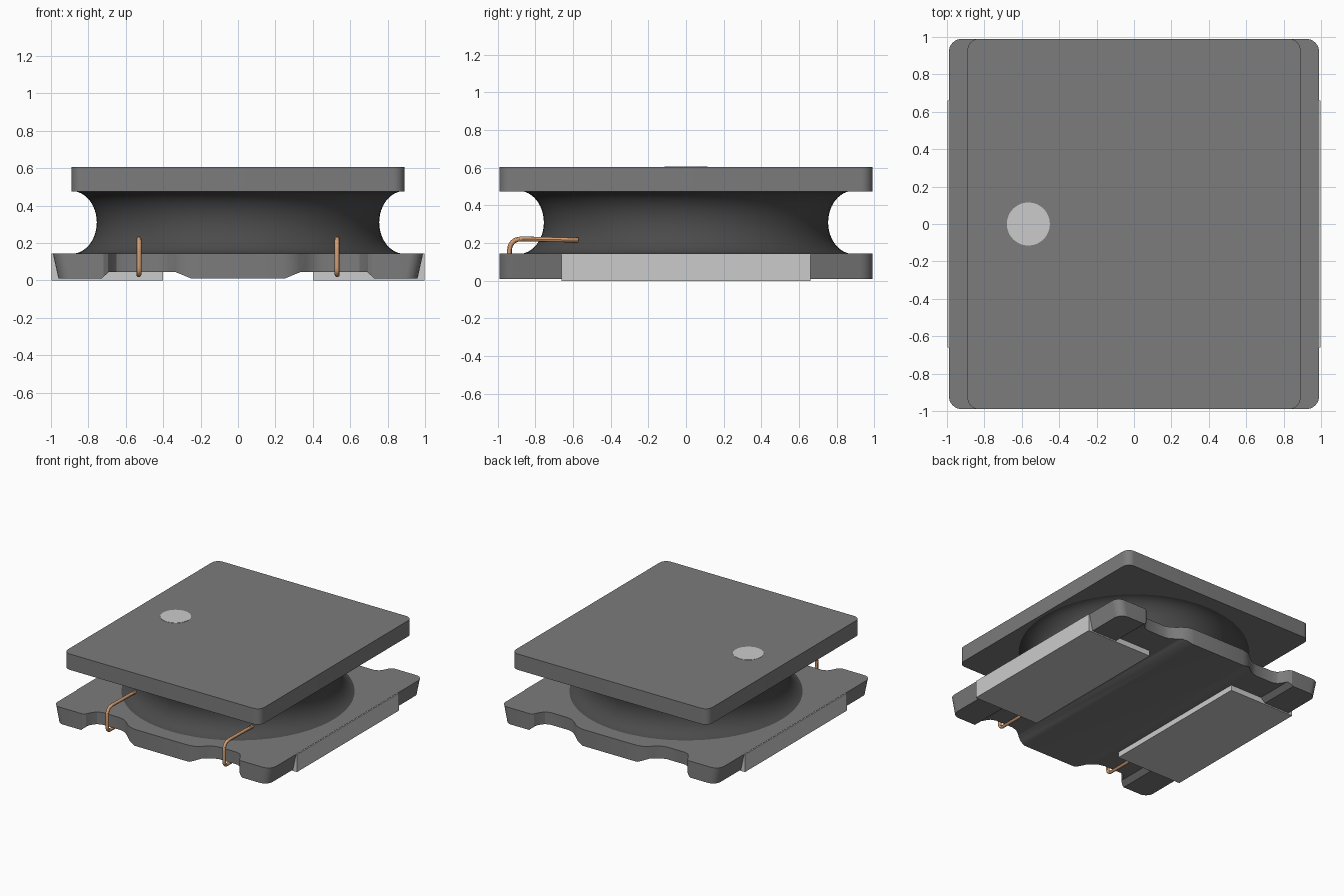
import bpy, bmesh, math
from mathutils import Vector

cube = bpy.data.objects.get("Cube")
if cube:
    bpy.data.objects.remove(cube, do_unlink=True)


def material(name, rgb, rough=0.6):
    m = bpy.data.materials.new(name)
    m.use_nodes = True
    m.diffuse_color = (*rgb, 1)
    bsdf = m.node_tree.nodes["Principled BSDF"]
    bsdf.inputs["Base Color"].default_value = (*rgb, 1)
    bsdf.inputs["Roughness"].default_value = rough
    return m


FERRITE = material("ferrite grey", (0.20, 0.20, 0.20))
WINDING = material("dark winding", (0.07, 0.07, 0.07))
METAL = material("light metal", (0.60, 0.60, 0.60))
COPPER = material("copper", (0.65, 0.34, 0.17))


def finish(name, bm, mat, smooth=True):
    bmesh.ops.recalc_face_normals(bm, faces=bm.faces)
    me = bpy.data.meshes.new(name)
    bm.to_mesh(me)
    bm.free()
    ob = bpy.data.objects.new(name, me)
    bpy.context.collection.objects.link(ob)
    if mat:
        me.materials.append(mat)
    if smooth:
        shade(ob)
    return ob


def shade(ob):
    bpy.ops.object.select_all(action='DESELECT')
    ob.select_set(True)
    bpy.context.view_layer.objects.active = ob
    bpy.ops.object.shade_smooth_by_angle(angle=math.radians(30))


def prism(points, lo, hi, axis='z'):
    """Extrude a 2D outline along z, or an (x, z) outline along y."""
    bm = bmesh.new()
    place = (lambda p, d: (p[0], p[1], d)) if axis == 'z' else (lambda p, d: (p[0], d, p[1]))
    a = [bm.verts.new(place(p, lo)) for p in points]
    b = [bm.verts.new(place(p, hi)) for p in points]
    bm.faces.new(a)
    bm.faces.new(b)
    n = len(points)
    for i in range(n):
        j = (i + 1) % n
        bm.faces.new((a[i], a[j], b[j], b[i]))
    return bm


def corner(cx, cy, r, start, steps=8):
    return [(cx + r * math.cos(math.radians(start + 90 * i / steps)),
             cy + r * math.sin(math.radians(start + 90 * i / steps))) for i in range(steps + 1)]


# Top plate with rounded corners
X, Y, R = 0.89, 0.99, 0.06
outline = (corner(X - R, Y - R, R, 0) + corner(-X + R, Y - R, R, 90)
           + corner(-X + R, -Y + R, R, 180) + corner(X - R, -Y + R, R, 270))
finish("top_plate", prism(outline, 0.475, 0.605), FERRITE)

# Polarity dot on the top plate
bm = bmesh.new()
bmesh.ops.create_cone(bm, cap_ends=True, segments=48, radius1=0.115, radius2=0.115, depth=0.006)
bmesh.ops.translate(bm, verts=bm.verts, vec=(-0.565, 0, 0.604))
finish("polarity_dot", bm, METAL)

# Waisted core between the plates
bm = bmesh.new()
rings, seg, n = [], 96, 24
for i in range(n + 1):
    a = math.pi * (i / n - 0.5)
    r, z = 0.89 - 0.135 * math.cos(a), 0.31 + 0.168 * math.sin(a)
    rings.append([bm.verts.new((r * math.cos(2 * math.pi * k / seg),
                                r * math.sin(2 * math.pi * k / seg), z)) for k in range(seg)])
for lo, hi in zip(rings, rings[1:]):
    for k in range(seg):
        j = (k + 1) % seg
        bm.faces.new((lo[k], lo[j], hi[j], hi[k]))
bm.faces.new(rings[0])
bm.faces.new(rings[-1])
finish("winding_core", bm, WINDING)

# Base: one quarter of the outline with its wire notch, mirrored round
X, R = 0.99, 0.07
notch = [(0.72, 0.99), (0.695, 0.975), (0.675, 0.935), (0.65, 0.90), (0.61, 0.885),
         (0.45, 0.885), (0.41, 0.895), (0.37, 0.92), (0.33, 0.955), (0.29, 0.98), (0.24, 0.99)]
quarter = corner(X - R, Y - R, R, 0) + notch
half = quarter + [(-x, y) for x, y in reversed(quarter)]
bm = prism(half + [(-x, -y) for x, y in half], 0.01, 0.145)
for v in bm.verts:                       # ends lean inward towards the bottom
    if v.co.z < 0.1 and abs(v.co.x) > 0.9:
        v.co.x -= math.copysign(0.03, v.co.x)
base = finish("base_plate", bm, FERRITE, smooth=False)

# Two channels cut along the underside
for side, s in (("left", 1), ("right", -1)):
    profile = [(0.25, 0.01), (0.335, 0.045), (0.69, 0.045), (0.73, 0.01), (0.76, -0.02), (0.18, -0.02)]
    cutter = finish(side + "_channel_cutter",
                    prism([(s * x, z) for x, z in profile], -1.2, 1.2, 'y'), None, False)
    mod = base.modifiers.new(side + "_channel", 'BOOLEAN')
    mod.operation = 'DIFFERENCE'
    mod.solver = 'EXACT'
    mod.object = cutter
    bpy.context.view_layer.objects.active = base
    bpy.ops.object.modifier_apply(modifier=mod.name)
    bpy.data.objects.remove(cutter, do_unlink=True)
shade(base)

# Solder pads wrapping under the base and up its ends
pad = [(0.40, 0.0), (0.997, 0.0), (0.997, 0.143), (0.93, 0.143), (0.93, 0.046), (0.40, 0.046)]
for side, s in (("left", 1), ("right", -1)):
    finish(side + "_solder_pad", prism([(s * x, z) for x, z in pad], -0.66, 0.66, 'y'), METAL, False)

# Wire leads: from the winding, over the front edge and back to the pads
path = [(-0.57, 0.216), (-0.87, 0.222)]
path += [(-0.88 - 0.057 * math.sin(math.radians(a)), 0.165 + 0.057 * math.cos(math.radians(a)))
         for a in range(15, 91, 15)]
path += [(-0.937, 0.07)]
path += [(-0.902 - 0.035 * math.cos(math.radians(a)), 0.065 - 0.035 * math.sin(math.radians(a)))
         for a in range(15, 91, 15)]
path += [(-0.64, 0.03)]
for side, x in (("left", 0.53), ("right", -0.53)):
    pts = [Vector((x, y, z)) for y, z in path]
    bm = bmesh.new()
    loops = []
    for i, p in enumerate(pts):
        t = (pts[min(i + 1, len(pts) - 1)] - pts[max(i - 1, 0)]).normalized()
        across = Vector((1, 0, 0))
        up = across.cross(t)
        loops.append([bm.verts.new(p + 0.013 * (across * math.cos(k * math.pi / 6)
                                                + up * math.sin(k * math.pi / 6))) for k in range(12)])
    for a, b in zip(loops, loops[1:]):
        for k in range(12):
            j = (k + 1) % 12
            bm.faces.new((a[k], a[j], b[j], b[k]))
    bm.faces.new(loops[0])
    bm.faces.new(loops[-1])
    finish(side + "_wire_lead", bm, COPPER)
